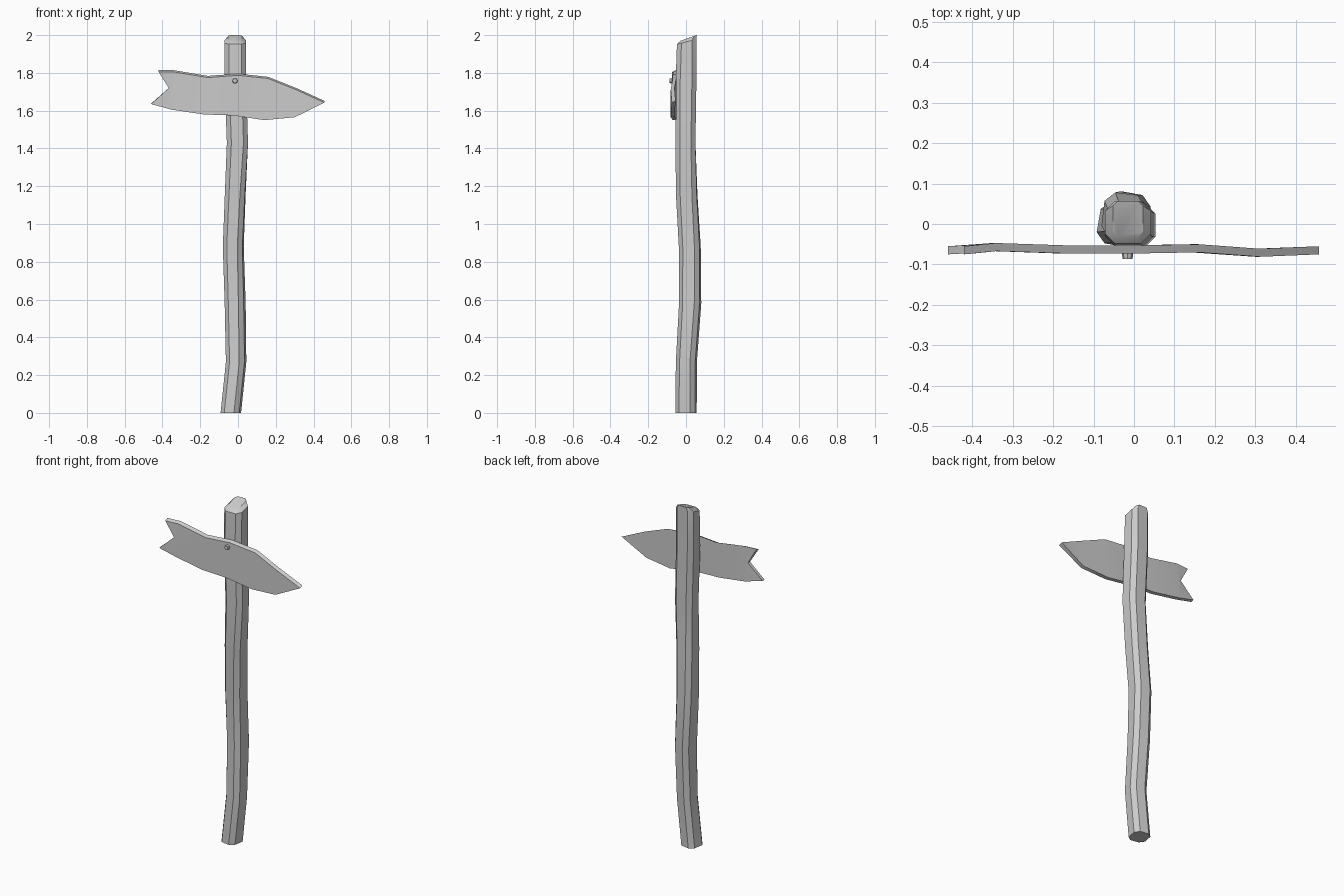
import bpy, bmesh
from math import radians, pi
from mathutils import Vector, Matrix

cube = bpy.data.objects.get("Cube")
if cube:
    bpy.data.objects.remove(cube, do_unlink=True)

grey = bpy.data.materials.new("weathered grey")
grey.use_nodes = True
colour = (0.6, 0.6, 0.6, 1)
grey.diffuse_color = colour
grey.node_tree.nodes["Principled BSDF"].inputs["Base Color"].default_value = colour


def finish(bm, name):
    """Turn a bmesh into a shaded object."""
    bmesh.ops.recalc_face_normals(bm, faces=bm.faces)
    mesh = bpy.data.meshes.new(name)
    bm.to_mesh(mesh)
    bm.free()
    mesh.materials.append(grey)
    obj = bpy.data.objects.new(name, mesh)
    bpy.context.collection.objects.link(obj)
    bpy.ops.object.select_all(action='DESELECT')
    obj.select_set(True)
    bpy.context.view_layer.objects.active = obj
    bpy.ops.object.shade_smooth_by_angle(angle=radians(30))
    return obj


def ring(bm, x, y, z, hx, hy, cut, twist=0, slope=0):
    """Square ring with cut corners, optionally twisted and sloping up to the back."""
    a, b = hx - cut, hy - cut
    pts = [(a, -hy), (hx, -b), (hx, b), (a, hy), (-a, hy), (-hx, b), (-hx, -b), (-a, -hy)]
    rot = Matrix.Rotation(radians(twist), 3, 'Z')
    return [bm.verts.new(rot @ Vector((px, py, slope * py)) + Vector((x, y, z))) for px, py in pts]


def bridge(bm, lower, upper):
    n = len(lower)
    for i in range(n):
        j = (i + 1) % n
        bm.faces.new((lower[i], lower[j], upper[j], upper[i]))


# Crooked post: x, y, z, half width, half depth, corner cut, twist, slope
sections = [
    (-0.038, 0.0, 0, 0.05, 0.053, 0.024, -10, 0),
    (-0.01, 0.002, 0.27, 0.05, 0.052, 0.024, -10, 0),
    (-0.015, 0.022, 0.58, 0.051, 0.055, 0.024, -10, 0),
    (-0.025, 0.02, 0.88, 0.052, 0.055, 0.024, -7, 0),
    (-0.015, 0.004, 1.15, 0.053, 0.055, 0.024, -4, 0),
    (-0.003, -0.003, 1.43, 0.056, 0.053, 0.024, 0, 0),
    (-0.014, 0.0, 1.75, 0.057, 0.055, 0.024, 0, 0),
    (-0.015, 0.004, 1.965, 0.057, 0.052, 0.024, 0, 0.25),
    (-0.015, 0.013, 1.985, 0.037, 0.044, 0.012, 0, 0.35),
]
bm = bmesh.new()
rings = [ring(bm, *s) for s in sections]
for lower, upper in zip(rings, rings[1:]):
    bridge(bm, lower, upper)
bm.faces.new(rings[0])
bm.faces.new(rings[-1])
finish(bm, "post")

# Arrow board: top x, top z, bottom x, bottom z, centre y
columns = [
    (-0.42, 1.805, -0.46, 1.635, -0.065),
    (-0.34, 1.805, -0.35, 1.605, -0.057),
    (-0.16, 1.775, -0.18, 1.58, -0.063),
    (0.0, 1.787, -0.03, 1.575, -0.063),
    (0.16, 1.77, 0.14, 1.55, -0.06),
    (0.31, 1.71, 0.30, 1.565, -0.071),
]
bm = bmesh.new()
sides = []
for offset, lift in ((-0.01, 0), (0.01, 0.009)):
    top = [bm.verts.new((c[0], c[4] + offset, c[1] + lift)) for c in columns]
    low = [bm.verts.new((c[2], c[4] + offset, c[3] + lift * 0.3)) for c in columns]
    notch = bm.verts.new((-0.367, -0.06 + offset, 1.72))
    tip = bm.verts.new((0.457, -0.065 + offset, 1.643 + lift))
    bm.faces.new((top[0], notch, top[1]))
    bm.faces.new((notch, low[0], low[1]))
    bm.faces.new((notch, low[1], top[1]))
    for i in range(1, len(columns) - 1):
        bm.faces.new((top[i], low[i], low[i + 1], top[i + 1]))
    bm.faces.new((top[-1], low[-1], tip))
    sides.append(top + [tip] + low[::-1] + [notch])
bridge(bm, *sides)
finish(bm, "arrow_board")

# Nail head on the board
bm = bmesh.new()
bmesh.ops.create_cone(bm, cap_ends=True, segments=8, radius1=0.015, radius2=0.012, depth=0.02,
                      matrix=Matrix.Translation((-0.016, -0.077, 1.758)) @ Matrix.Rotation(pi / 2, 4, 'X'))
finish(bm, "nail_head")
